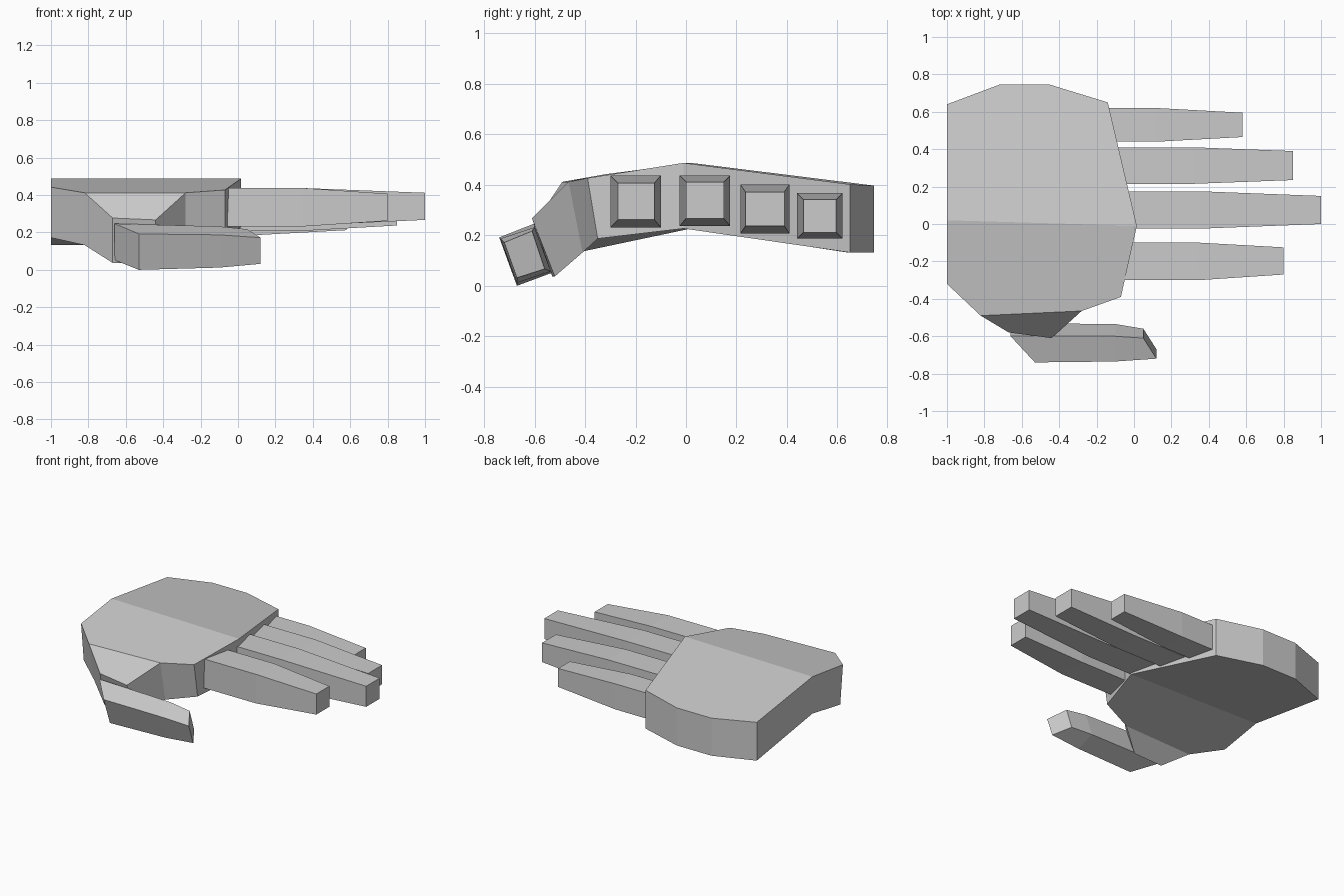
import bpy, bmesh

if "Cube" in bpy.data.objects:
    bpy.data.objects.remove(bpy.data.objects["Cube"])

skin = bpy.data.materials.new("light_grey")
skin.diffuse_color = (0.6, 0.6, 0.6, 1)
skin.use_nodes = True
skin.node_tree.nodes["Principled BSDF"].inputs["Base Color"].default_value = skin.diffuse_color


def build(name, verts, faces):
    """Flat shaded mesh object with consistent outward normals."""
    bm = bmesh.new()
    vs = [bm.verts.new(v) for v in verts]
    for f in faces:
        bm.faces.new([vs[i] for i in f])
    bmesh.ops.recalc_face_normals(bm, faces=bm.faces)
    me = bpy.data.meshes.new(name)
    bm.to_mesh(me)
    bm.free()
    me.materials.append(skin)
    ob = bpy.data.objects.new(name, me)
    bpy.context.collection.objects.link(ob)
    return ob


def loft(name, rings):
    """Capped tube through four-cornered rings."""
    verts = [v for r in rings for v in r]
    faces = [(0, 1, 2, 3), tuple(len(verts) - 4 + i for i in range(4))]
    for k in range(0, len(verts) - 4, 4):
        for i in range(4):
            j = (i + 1) % 4
            faces.append((k + i, k + j, k + 4 + j, k + 4 + i))
    return build(name, verts, faces)


# palm: upper and lower outlines, folded along the middle ridge (points 4 and 9)
top = [(-1, .64, .405), (-.72, .745, .4), (-.45, .745, .4), (-.14, .65, .405),
       (.015, -.01, .49), (-.07, -.39, .43), (-.28, -.465, .415),
       (-.82, -.49, .415), (-1, -.32, .445), (-1, .02, .49)]
bottom = [(x, y, .135) for x, y, z in top[:4]] + [
    (.015, -.01, .23), (-.07, -.35, .19), (-.28, -.41, .135),
    (-.82, -.43, .135), (-1, -.29, .175), (-1, .02, .23)]
# thumb root: block drawn out of the palm between points 6 and 7
root = [(-.44, -.61, .27), (-.67, -.58, .28), (-.44, -.52, .04), (-.67, -.53, .04)]
faces = []
for base in (0, 10):
    faces.append([base + i for i in (0, 1, 2, 3, 4, 9)])
    faces.append([base + i for i in (4, 5, 6, 7, 8, 9)])
for i in range(10):
    if i != 6:
        j = (i + 1) % 10
        faces.append((i, j, 10 + j, 10 + i))
faces += [(6, 7, 21, 20), (20, 21, 23, 22), (22, 23, 17, 16),
          (6, 20, 22, 16), (7, 21, 23, 17)]
build("palm", top + bottom + root, faces)


# fingers: base, knuckle and narrower tip sections
def section(x, y0, y1, z0, z1):
    return [(x, y0, z0), (x, y1, z0), (x, y1, z1), (x, y0, z1)]


fingers = {
    "index_finger": (-.10, .35, .80, (-.30, -.10, .235, .44), (-.27, -.125, .265, .41)),
    "middle_finger": (-.06, .35, 1.0, (-.025, .175, .24, .44), (0, .15, .27, .415)),
    "ring_finger": (-.12, .32, .85, (.215, .41, .21, .405), (.235, .39, .24, .375)),
    "little_finger": (-.17, .12, .58, (.44, .62, .19, .37), (.465, .595, .215, .345)),
}
for name, (x0, x1, x2, wide, narrow) in fingers.items():
    loft(name, [section(x0, *wide), section(x1, *wide), section(x2, *narrow)])

# thumb: tilted box with slanted ends
loft("thumb", [
    [(-.53, -.74, .195), (-.66, -.60, .25), (-.66, -.53, .055), (-.53, -.67, .003)],
    [(-.1, -.735, .19), (-.1, -.60, .235), (-.1, -.535, .06), (-.1, -.67, .015)],
    [(.12, -.72, .175), (.05, -.61, .22), (.05, -.56, .07), (.12, -.67, .035)]])

# rest the hand on the ground
for ob in bpy.data.objects:
    ob.location.z = -.003
